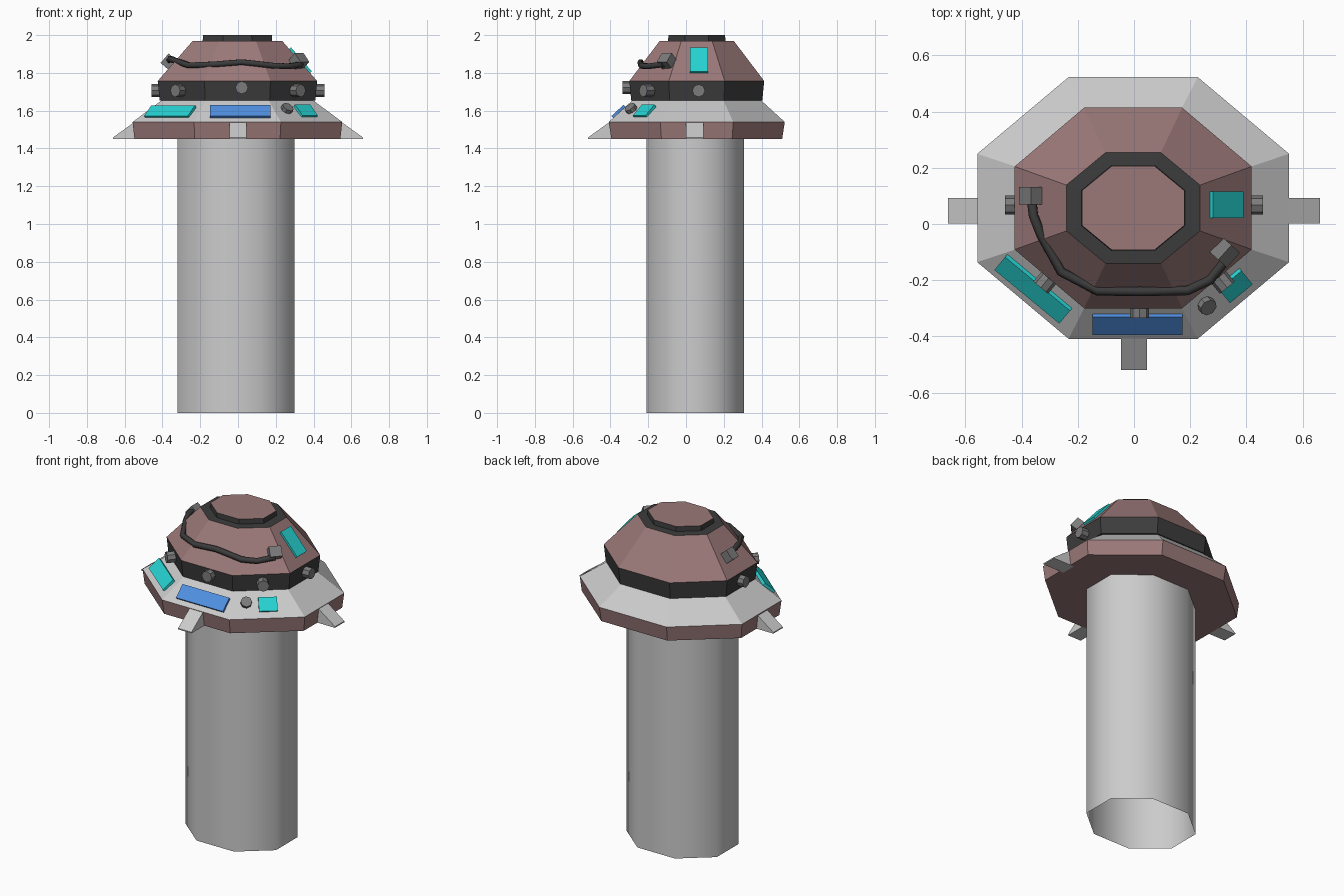
import bpy, bmesh, math
from mathutils import Vector, Matrix

if "Cube" in bpy.data.objects:
    bpy.data.objects.remove(bpy.data.objects["Cube"])

CY = 0.057  # shared y centre of the head


def material(name, rgb):
    m = bpy.data.materials.new(name)
    m.diffuse_color = (*rgb, 1)
    m.use_nodes = True
    m.node_tree.nodes["Principled BSDF"].inputs["Base Color"].default_value = m.diffuse_color
    return m


BROWN = material("brown", (0.33, 0.19, 0.19))
BLACK = material("black", (0.045, 0.045, 0.045))
TEAL = material("teal", (0.02, 0.65, 0.65))
BLUE = material("blue", (0.08, 0.28, 0.75))
DARK = material("dark_grey", (0.2, 0.2, 0.2))


def finish(name, bm, mat=None, matrix=None):
    if matrix:
        bm.transform(matrix)
    bmesh.ops.recalc_face_normals(bm, faces=bm.faces[:])
    me = bpy.data.meshes.new(name)
    bm.to_mesh(me)
    bm.free()
    ob = bpy.data.objects.new(name, me)
    bpy.context.collection.objects.link(ob)
    if mat:
        me.materials.append(mat)
    return ob


def octagon_loft(name, rings, mat=None, caps=(True, True), cx=-0.003, cy=CY):
    """Skin between octagons given as (half width x, half width y, z)."""
    bm = bmesh.new()
    k = 1 / math.cos(math.pi / 8)
    loops = []
    for rx, ry, z in rings:
        angles = [math.radians(22.5 + 45 * i) for i in range(8)]
        loops.append([bm.verts.new((cx + rx * k * math.cos(a),
                                    cy + ry * k * math.sin(a), z)) for a in angles])
    for a, b in zip(loops, loops[1:]):
        for i in range(8):
            j = (i + 1) % 8
            bm.faces.new((a[i], a[j], b[j], b[i]))
    if caps[0]:
        bm.faces.new(loops[0])
    if caps[1]:
        bm.faces.new(loops[-1])
    return finish(name, bm, mat)


def frame(loc, normal):
    """Local z along the normal, local x horizontal."""
    n = Vector(normal).normalized()
    x = Vector((0, 0, 1)).cross(n).normalized()
    y = n.cross(x)
    return Matrix.Translation(loc) @ Matrix((x, y, n)).transposed().to_4x4()


def block(name, loc, normal, size, mat):
    bm = bmesh.new()
    bmesh.ops.create_cube(bm, size=1)
    bmesh.ops.scale(bm, vec=size, verts=bm.verts[:])
    return finish(name, bm, mat, frame(loc, normal))


def knob(name, loc, normal, depth=0.07, r=0.034):
    bm = bmesh.new()
    bmesh.ops.create_cone(bm, cap_ends=True, segments=8, radius1=r, radius2=r, depth=depth)
    return finish(name, bm, DARK, frame(loc, normal))


def fin(name, loc, angle):
    """Wedge pointing along local +x, turned about z."""
    bm = bmesh.new()
    profile = [(-0.03, 1.45), (0.115, 1.45), (0.115, 1.457), (0, 1.54), (-0.03, 1.54)]
    face = bm.faces.new([bm.verts.new((x, -0.046, z)) for x, z in profile])
    out = bmesh.ops.extrude_face_region(bm, geom=[face])
    bmesh.ops.translate(bm, vec=(0, 0.092, 0),
                        verts=[v for v in out["geom"] if isinstance(v, bmesh.types.BMVert)])
    return finish(name, bm, None, Matrix.Translation(loc) @ Matrix.Rotation(angle, 4, 'Z'))


# column: smooth open tube
column = octagon_loft("column", [(0.31, 0.257, 0), (0.31, 0.257, 1.46)],
                      caps=(False, False), cx=-0.01, cy=0.049)
column.data.shade_smooth()

# skirt rim, skirt slope, band, dome and crown
octagon_loft("skirt_rim", [(0.545, 0.452, 1.45), (0.555, 0.466, 1.54)], BROWN, (True, False))
octagon_loft("skirt_slope", [(0.555, 0.466, 1.54), (0.40, 0.34, 1.655)], caps=(False, True))
octagon_loft("band", [(0.412, 0.347, 1.655), (0.422, 0.357, 1.757)], BLACK, (True, False))
octagon_loft("dome", [(0.422, 0.357, 1.757), (0.238, 0.197, 1.968)], BROWN, (False, False))
octagon_loft("crown_ring", [(0.238, 0.197, 1.968), (0.184, 0.152, 1.97), (0.182, 0.15, 2.0)],
             BLACK, (False, False))
octagon_loft("crown_top", [(0.182, 0.15, 1.998), (0.182, 0.15, 2.0)], BROWN, (False, True))

# fins on three sides of the rim
fin("left_fin", (-0.548, 0.047, 0), math.pi)
fin("right_fin", (0.548, 0.047, 0), 0)
fin("front_fin", (0, -0.405, 0), -math.pi / 2)

# knobs around the front half of the band
knob("front_knob", (0.02, -0.30, 1.722), (0, -1, 0))
for side, s in (("left", -1), ("right", 1)):
    knob(side + "_diagonal_knob", (s * 0.31, -0.20, 1.706), (s * 0.64, -0.77, 0))
    knob(side + "_side_knob", (s * 0.424, 0.067, 1.706), (s, 0, 0))
knob("skirt_knob", (0.255, -0.285, 1.602), (0.44, -0.53, 0.75), 0.05, 0.032)

# light panels on the skirt and dome
block("front_panel", (0.012, -0.356, 1.594), (0, -0.68, 0.73), (0.32, 0.088, 0.02), BLUE)
block("left_panel", (-0.358, -0.231, 1.593), (-0.43, -0.52, 0.72), (0.30, 0.082, 0.02), TEAL)
block("right_panel", (0.358, -0.219, 1.596), (0.43, -0.52, 0.72), (0.105, 0.085, 0.02), TEAL)
block("dome_panel", (0.328, 0.068, 1.865), (0.755, 0, 0.655), (0.095, 0.168, 0.02), TEAL)

# cable and its two sockets
block("left_socket", (-0.366, 0.10, 1.858), (-0.755, 0, 0.655), (0.062, 0.065, 0.06), DARK)
block("right_socket", (0.322, -0.10, 1.862), (0.56, -0.5, 0.66), (0.07, 0.062, 0.06), DARK)
path = [(-0.365, 0.09, 1.865), (-0.358, 0.03, 1.875), (-0.335, -0.03, 1.865),
        (-0.26, -0.17, 1.84), (-0.13, -0.238, 1.845), (0.02, -0.24, 1.857),
        (0.19, -0.237, 1.838), (0.27, -0.2, 1.835), (0.335, -0.12, 1.845)]
curve = bpy.data.curves.new("cable", 'CURVE')
curve.dimensions = '3D'
curve.bevel_depth = 0.017
curve.bevel_resolution = 1
curve.use_fill_caps = True
spline = curve.splines.new('POLY')
spline.points.add(len(path) - 1)
for p, co in zip(spline.points, path):
    p.co = (*co, 1)
curve.materials.append(BLACK)
bpy.context.collection.objects.link(bpy.data.objects.new("cable", curve))
